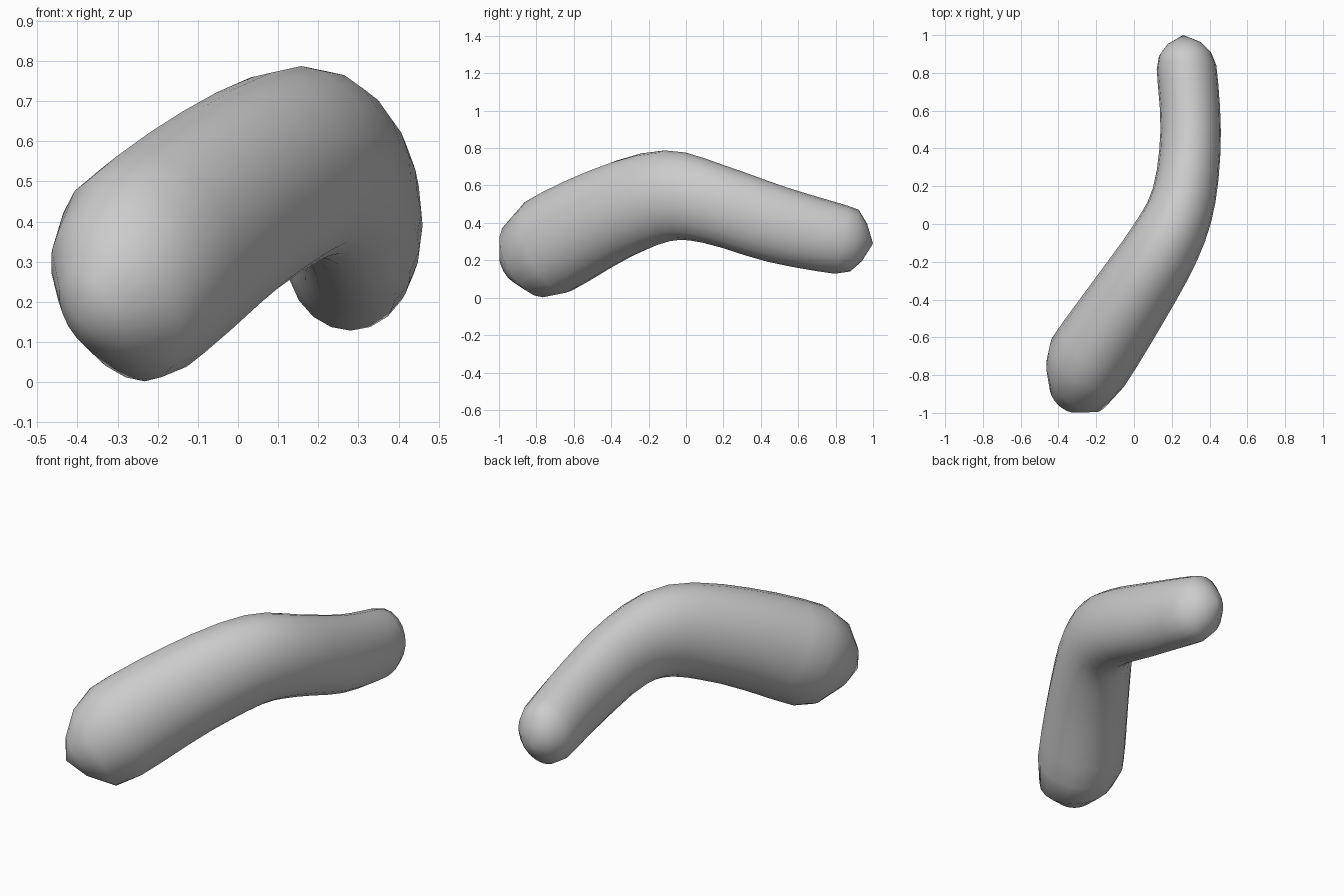
import bpy
import bmesh
from math import radians, sin, cos, tau
from mathutils import Vector

SIDES = 20
STEPS = 2

cube = bpy.data.objects.get("Cube")
if cube:
    bpy.data.objects.remove(cube, do_unlink=True)

# Plain grey for the whole body
grey = bpy.data.materials.new("plain_grey")
grey.use_nodes = True
colour = (0.6, 0.6, 0.6, 1.0)
grey.diffuse_color = colour
grey.node_tree.nodes["Principled BSDF"].inputs["Base Color"].default_value = colour

# Oval sections along the bent body:
# centre x, y, z, half width, half height, heading, pitch (degrees)
sections = [
    (-.365, -.92, .17, .10, .115, 44, 27),
    (-.305, -.84, .207, .20, .23, 44, 27),
    (-.245, -.735, .275, .23, .272, 34, 24),
    (-.025, -.405, .45, .215, .26, 34, 25),
    (.165, -.10, .545, .193, .243, 28, 4),
    (.265, .15, .50, .17, .215, 13, -16),
    (.30, .49, .39, .16, .205, 2, -15),
    (.278, .83, .31, .158, .185, -4, -11),
    (.27, .90, .305, .138, .167, -4, -8),
    (.265, .955, .295, .09, .10, -4, -8),
]
front_tip = (-.40, -.96, .155)
back_tip = (.26, 1.0, .29)


def blend(p0, p1, p2, p3, t):
    """Smooth curve through neighbouring sections."""
    return [b + 0.5 * t * (c - a + t * (2 * a - 5 * b + 4 * c - d
            + t * (3 * (b - c) + d - a)))
            for a, b, c, d in zip(p0, p1, p2, p3)]


def add_ring(bm, section):
    """One oval ring facing its heading and pitch."""
    x, y, z, half_width, half_height, heading, pitch = section
    h, p = radians(heading), radians(pitch)
    forward = Vector((sin(h) * cos(p), cos(h) * cos(p), sin(p)))
    side = Vector((cos(h), -sin(h), 0))
    up = side.cross(forward)
    centre = Vector((x, y, z))
    angles = [tau * i / SIDES for i in range(SIDES)]
    return [bm.verts.new(centre + side * half_width * cos(a)
                         + up * half_height * sin(a)) for a in angles]


def add_tip(bm, ring, point):
    """Close an end with a fan to a point."""
    tip = bm.verts.new(point)
    for i in range(SIDES):
        bm.faces.new((ring[i], ring[(i + 1) % SIDES], tip))


# Refine only the long middle; the rounded ends keep their own sections
stations = []
last = len(sections) - 1
for i in range(last):
    stations.append(sections[i])
    if 2 <= i < last - 2:
        for k in range(1, STEPS + 1):
            stations.append(blend(*sections[i - 1:i + 3], k / (STEPS + 1)))
stations.append(sections[last])

# Bent tapering body
bm = bmesh.new()
rings = [add_ring(bm, s) for s in stations]
for lower, upper in zip(rings, rings[1:]):
    for i in range(SIDES):
        j = (i + 1) % SIDES
        bm.faces.new((lower[i], lower[j], upper[j], upper[i]))
add_tip(bm, rings[0], front_tip)
add_tip(bm, rings[-1], back_tip)
bmesh.ops.recalc_face_normals(bm, faces=bm.faces)
for face in bm.faces:
    face.smooth = True

mesh = bpy.data.meshes.new("bent_body")
bm.to_mesh(mesh)
bm.free()
mesh.materials.append(grey)
body = bpy.data.objects.new("bent_body", mesh)
bpy.context.collection.objects.link(body)
